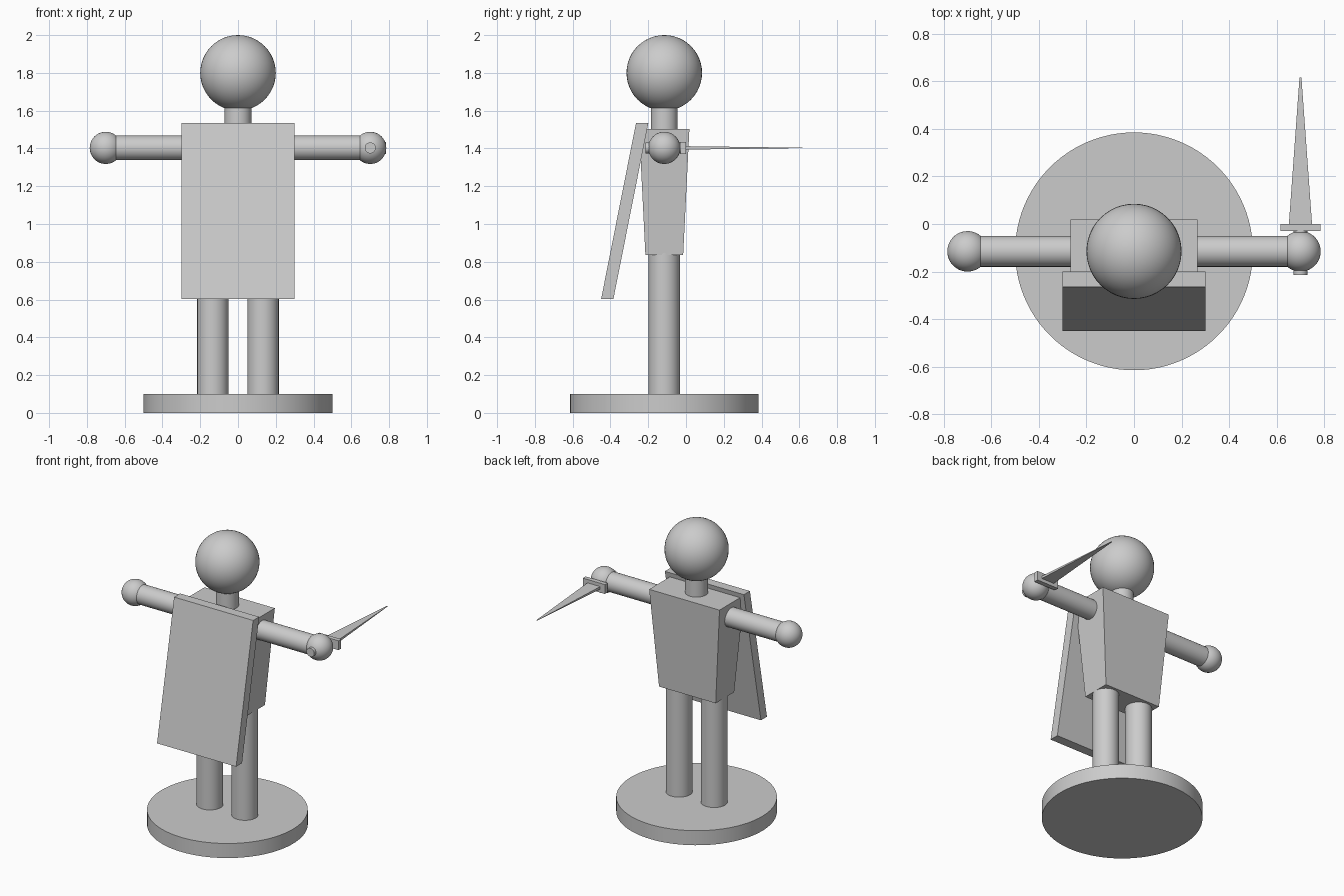
import bpy
import bmesh
from math import radians
from mathutils import Vector

if "Cube" in bpy.data.objects:
    bpy.data.objects.remove(bpy.data.objects["Cube"])

BODY_Y = -0.115
ARM_Z = 1.403
HAND_X = 0.7

grey = bpy.data.materials.new("plain_grey")
grey.use_nodes = True
colour = (0.6, 0.6, 0.6, 1)
grey.diffuse_color = colour
grey.node_tree.nodes["Principled BSDF"].inputs["Base Color"].default_value = colour


def finish(name, smooth):
    obj = bpy.context.object
    obj.name = name
    obj.data.materials.append(grey)
    if smooth:
        bpy.ops.object.shade_smooth_by_angle(angle=radians(40))
    return obj


def rod(name, start, end, radius, sides=48):
    start, end = Vector(start), Vector(end)
    axis = end - start
    bpy.ops.mesh.primitive_cylinder_add(
        vertices=sides, radius=radius, depth=axis.length, location=(start + end) / 2,
        rotation=axis.to_track_quat("Z", "Y").to_euler())
    return finish(name, True)


def ball(name, centre, radius):
    bpy.ops.mesh.primitive_uv_sphere_add(
        segments=48, ring_count=24, radius=radius, location=centre)
    return finish(name, True)


def loft(name, first, second):
    """Solid between two four-cornered sections."""
    mesh = bpy.data.meshes.new(name)
    bm = bmesh.new()
    a = [bm.verts.new(p) for p in first]
    b = [bm.verts.new(p) for p in second]
    bm.faces.new(a)
    bm.faces.new(b)
    for i in range(4):
        j = (i + 1) % 4
        bm.faces.new((a[i], a[j], b[j], b[i]))
    bmesh.ops.recalc_face_normals(bm, faces=bm.faces)
    bm.to_mesh(mesh)
    bm.free()
    obj = bpy.data.objects.new(name, mesh)
    bpy.context.collection.objects.link(obj)
    mesh.materials.append(grey)
    return obj


CORNERS = ((-1, -1), (1, -1), (1, 1), (-1, 1))


def level(half_x, half_y, y, z):
    return [(sx * half_x, y + sy * half_y, z) for sx, sy in CORNERS]


def upright(half_x, half_z, y):
    return [(HAND_X + sx * half_x, y, ARM_Z + sz * half_z) for sx, sz in CORNERS]


# Round stand
rod("base", (0, BODY_Y, 0), (0, BODY_Y, 0.1), 0.5, 96)

# Tapered torso, neck and head
loft("torso", level(0.215, 0.1, BODY_Y, 0.837), level(0.267, 0.133, BODY_Y, 1.503))
rod("neck", (0, BODY_Y, 1.48), (0, BODY_Y, 1.65), 0.071)
ball("head", (0, BODY_Y, 1.8), 0.2)

# Legs, arms and hands on both sides
for side, s in (("left", 1), ("right", -1)):
    rod(side + "_leg", (s * 0.133, BODY_Y, 0.09), (s * 0.133, BODY_Y, 0.85), 0.083)
    rod(side + "_arm", (s * 0.2, BODY_Y, ARM_Z), (s * HAND_X, BODY_Y, ARM_Z), 0.065)
    ball(side + "_hand", (s * HAND_X, BODY_Y, ARM_Z), 0.085)

# Slanted cape panel
loft("cape", level(0.3, 0.0325, -0.417, 0.602), level(0.3, 0.0325, -0.232, 1.535))

# Sword held in the left hand
rod("sword_grip", (HAND_X, -0.215, ARM_Z), (HAND_X, -0.02, ARM_Z), 0.029, 32)
loft("sword_guard", upright(0.084, 0.032, -0.03), upright(0.084, 0.032, 0.0))
loft("sword_blade", upright(0.049, 0.009, -0.005), upright(0.004, 0.001, 0.617))
